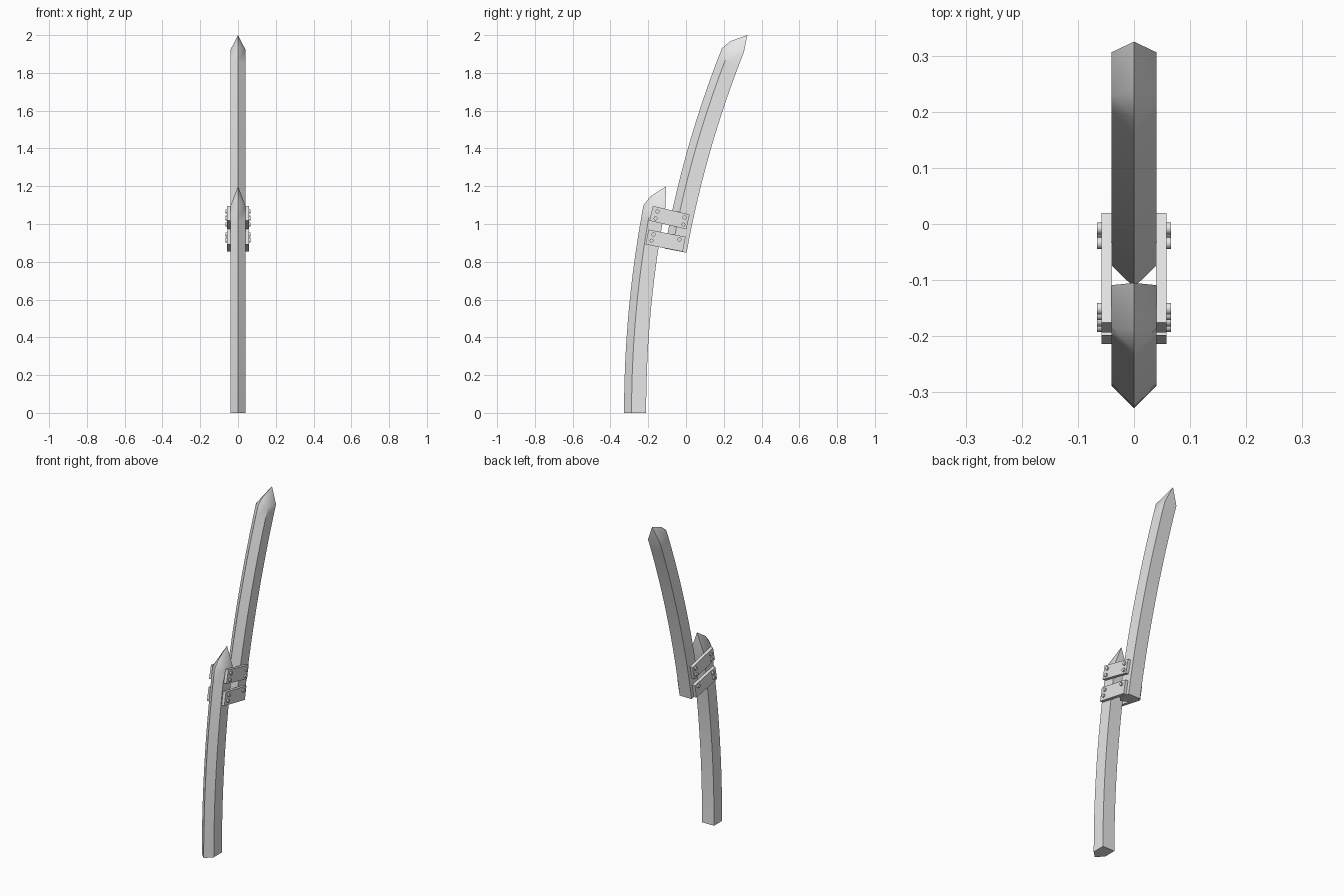
import bpy, bmesh, math
from mathutils import Matrix, Vector

if "Cube" in bpy.data.objects:
    bpy.data.objects.remove(bpy.data.objects["Cube"])

steel = bpy.data.materials.new("plain_grey")
steel.diffuse_color = (0.8, 0.8, 0.8, 1)
steel.use_nodes = True
steel.node_tree.nodes["Principled BSDF"].inputs["Base Color"].default_value = steel.diffuse_color
HALF = 0.04       # blade half width
SHOULDER = 0.34   # where the front bevel ends, as a share of the depth


def finish(name, bm, smooth=True):
    bmesh.ops.recalc_face_normals(bm, faces=bm.faces[:])
    me = bpy.data.meshes.new(name)
    bm.to_mesh(me)
    bm.free()
    me.materials.append(steel)
    ob = bpy.data.objects.new(name, me)
    bpy.context.collection.objects.link(ob)
    if smooth:
        bpy.ops.object.select_all(action='DESELECT')
        ob.select_set(True)
        bpy.context.view_layer.objects.active = ob
        bpy.ops.object.shade_smooth_by_angle(angle=math.radians(30))
    return ob


def blade(name, start, end, a0, a1, depth0, depth1, mid, tip, steps=14):
    """Five-sided section swept along a shallow arc in the y-z plane."""
    bm = bmesh.new()
    a0, a1 = math.radians(a0), math.radians(a1)
    rings = []
    for i in range(steps + 1):
        t = i / steps
        a = a0 + (a1 - a0) * t
        fy = (math.cos(a0) - math.cos(a)) / (math.cos(a0) - math.cos(a1))
        fz = (math.sin(a) - math.sin(a0)) / (math.sin(a1) - math.sin(a0))
        ridge = Vector((0, start[0] + (end[0] - start[0]) * fy,
                        start[1] + (end[1] - start[1]) * fz))
        d = Vector((0, *depth0)).lerp(Vector((0, *depth1)), t)
        side = Vector((HALF, 0, 0))
        pts = [ridge, ridge + d * SHOULDER + side, ridge + d + side,
               ridge + d - side, ridge + d * SHOULDER - side]
        rings.append([bm.verts.new(p) for p in pts])
    bm.faces.new(rings[0])
    for r, s in zip(rings, rings[1:]):
        for k in range(5):
            j = (k + 1) % 5
            bm.faces.new((r[k], r[j], s[j], s[k]))
    # pointed end
    ridge, s1, b1, b2, s2 = rings[-1]
    m = bm.verts.new((0, *mid))
    t = bm.verts.new((0, *tip))
    for s, b in ((s1, b1), (s2, b2)):
        bm.faces.new((ridge, s, m))
        bm.faces.new((s, t, m))
        bm.faces.new((s, b, t))
    bm.faces.new((b1, b2, t))
    return finish(name, bm)


blade("lower_blade", (-0.328, 0), (-0.225, 1.10), 0, 10.8,
      (0.117, 0), (0.116, -0.01), (-0.188, 1.146), (-0.105, 1.20))
blade("upper_blade", (-0.113, 0.87), (0.19, 1.93), 10.3, 21.7,
      (0.116, -0.022), (0.116, -0.022), (0.235, 1.968), (0.325, 2.0))

# Joining plates: centre, tilt, bolt positions
plates = {
    "upper_plate": ((-0.087, 1.034), -13,
                    [(-0.151, 1.066), (-0.161, 1.029), (-0.008, 1.034), (-0.014, 0.997)]),
    "lower_plate": ((-0.108, 0.912), -11,
                    [(-0.172, 0.944), (-0.182, 0.912), (-0.034, 0.918)]),
}
for name, (c, tilt, bolts) in plates.items():
    for side, label in ((1, "right"), (-1, "left")):
        bm = bmesh.new()
        m = (Matrix.Translation((side * 0.0485, *c))
             @ Matrix.Rotation(math.radians(tilt), 4, 'X')
             @ Matrix.Diagonal((0.019, 0.20, 0.080, 1)))
        bmesh.ops.create_cube(bm, size=1, matrix=m)
        finish(f"{name}_{label}", bm, smooth=False)
        # bolt heads
        bm = bmesh.new()
        for b in bolts:
            m = (Matrix.Translation((side * 0.060, *b))
                 @ Matrix.Rotation(math.pi / 2, 4, 'Y'))
            bmesh.ops.create_cone(bm, cap_ends=True, segments=16, radius1=0.0105,
                                  radius2=0.0105, depth=0.012, matrix=m)
        finish(f"{name}_bolts_{label}", bm)
